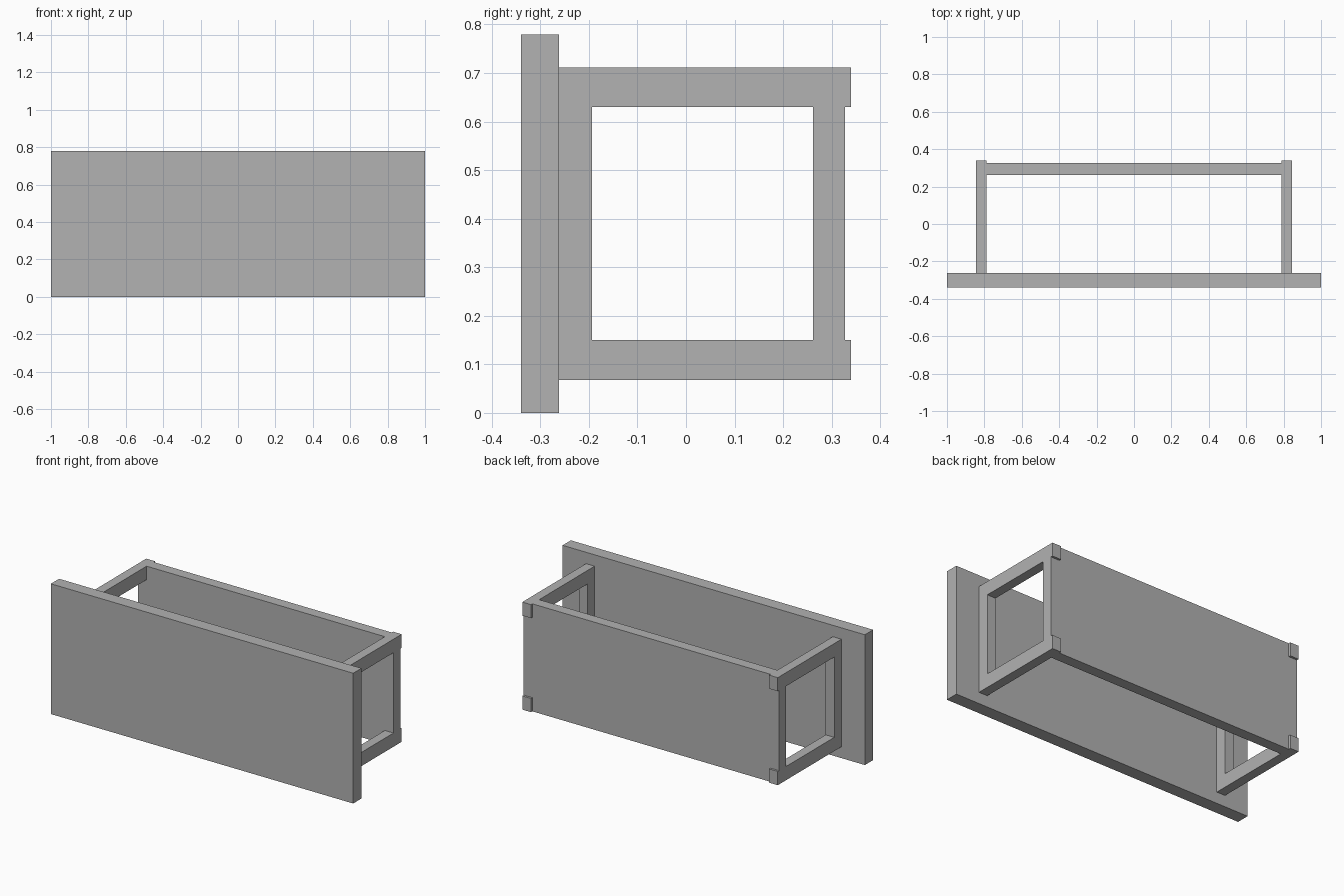
import bpy
import bmesh
from mathutils import Vector

default = bpy.data.objects.get("Cube")
if default:
    bpy.data.objects.remove(default, do_unlink=True)

grey = bpy.data.materials.new("mid_grey")
grey.use_nodes = True
grey.diffuse_color = (0.445, 0.445, 0.445, 1)
grey.node_tree.nodes["Principled BSDF"].inputs["Base Color"].default_value = grey.diffuse_color


def box(name, low, high):
    """Flat-shaded box between two opposite corners."""
    low, high = Vector(low), Vector(high)
    bm = bmesh.new()
    bmesh.ops.create_cube(bm, size=1)
    bmesh.ops.scale(bm, vec=high - low, verts=bm.verts)
    bmesh.ops.translate(bm, vec=(low + high) / 2, verts=bm.verts)
    mesh = bpy.data.meshes.new(name)
    bm.to_mesh(mesh)
    bm.free()
    mesh.materials.append(grey)
    obj = bpy.data.objects.new(name, mesh)
    bpy.context.collection.objects.link(obj)
    return obj


def cut(target, low, high):
    """Remove a box-shaped volume from the target for good."""
    cutter = box("cutter", low, high)
    cutter.hide_render = True
    mod = target.modifiers.new("cut", 'BOOLEAN')
    mod.operation = 'DIFFERENCE'
    mod.solver = 'EXACT'
    mod.object = cutter
    bpy.context.view_layer.update()
    graph = bpy.context.evaluated_depsgraph_get()
    result = bpy.data.meshes.new_from_object(target.evaluated_get(graph))
    target.modifiers.clear()
    target.data = result
    bpy.data.objects.remove(cutter, do_unlink=True)


# Key positions
HALF, INNER = 0.845, 0.788            # outside and inside of the side frames
BOARD, POST = -0.262, -0.194          # back of front board, back of front posts
WALL, WALL_BACK, END = 0.262, 0.327, 0.34
BOTTOM, SILL, HEAD, TOP = 0.068, 0.15, 0.63, 0.711

# Front board
box("front_board", (-1, -END, 0), (1, BOARD, 0.779))

# Side frames and back panel, carved from one block
carcass = box("side_frames_and_back_panel", (-HALF, BOARD, BOTTOM), (HALF, END, TOP))
# Open bay between the side frames
cut(carcass, (-INNER, -0.5, -1), (INNER, WALL, 2))
# Window through both side frames
cut(carcass, (-2, POST, SILL), (2, WALL, HEAD))
# Back recess, leaving the four rail ends standing proud
cut(carcass, (-INNER, WALL_BACK, -1), (INNER, 1, 2))
cut(carcass, (-2, WALL_BACK, SILL), (2, 1, HEAD))
